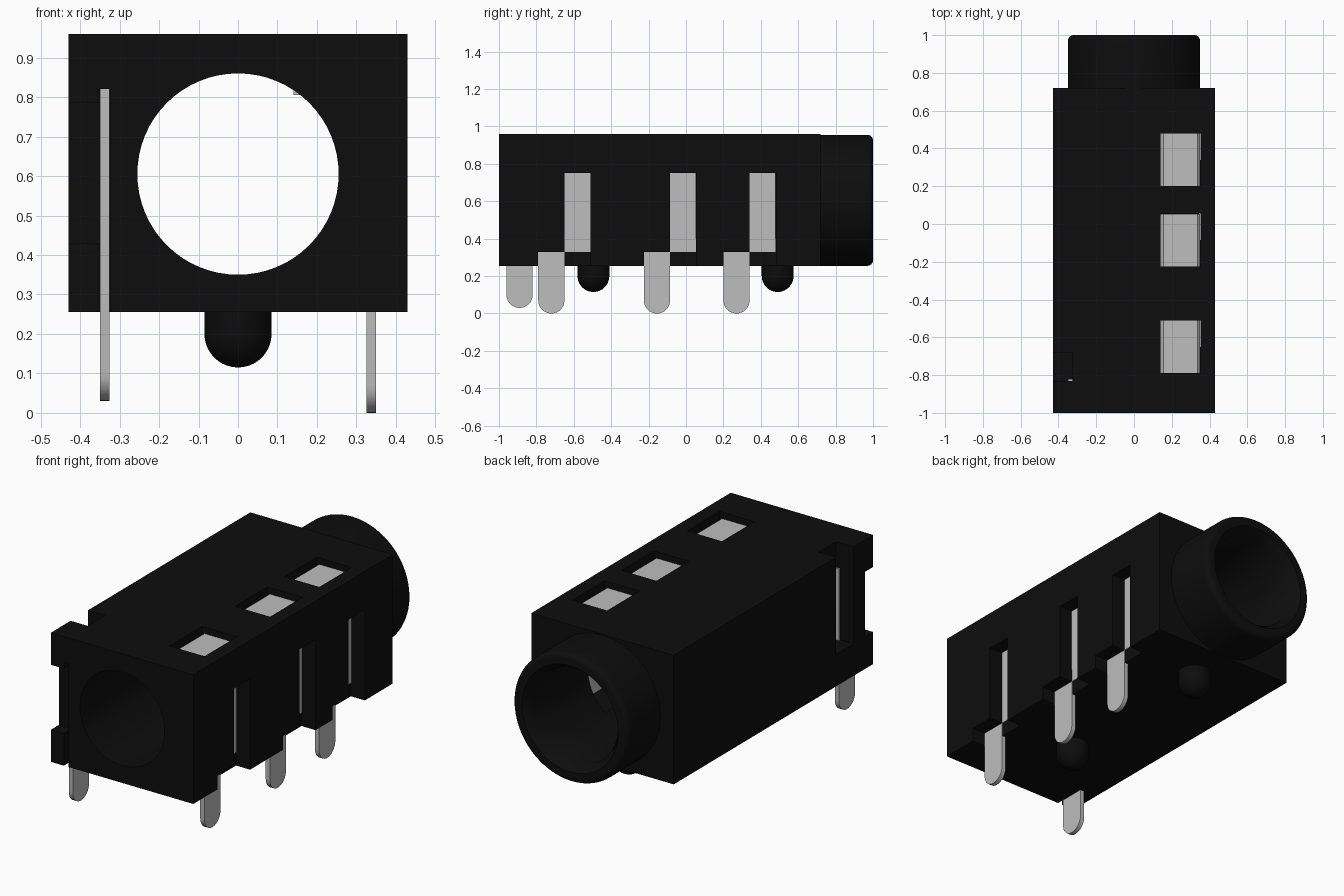
import bpy, bmesh, math
from mathutils import Matrix, Vector

if "Cube" in bpy.data.objects:
    bpy.data.objects.remove(bpy.data.objects["Cube"], do_unlink=True)


def material(name, value):
    m = bpy.data.materials.new(name)
    m.use_nodes = True
    colour = (value, value, value, 1)
    m.diffuse_color = colour
    m.node_tree.nodes["Principled BSDF"].inputs["Base Color"].default_value = colour
    return m


BLACK = material("black plastic", 0.004)
SILVER = material("silver metal", 0.51)
AXIS_Z, BORE = 0.605, 0.255


def finish(name, bm, mat, smooth=False):
    bmesh.ops.recalc_face_normals(bm, faces=bm.faces)
    me = bpy.data.meshes.new(name)
    bm.to_mesh(me)
    bm.free()
    ob = bpy.data.objects.new(name, me)
    bpy.context.collection.objects.link(ob)
    me.materials.append(mat)
    if smooth:
        shade(ob)
    return ob


def shade(ob):
    bpy.ops.object.select_all(action="DESELECT")
    ob.select_set(True)
    bpy.context.view_layer.objects.active = ob
    bpy.ops.object.shade_smooth_by_angle(angle=math.radians(35))


def add_box(bm, x, y, z):
    size = Vector((x[1] - x[0], y[1] - y[0], z[1] - z[0]))
    mid = Vector((sum(x) / 2, sum(y) / 2, sum(z) / 2))
    bmesh.ops.create_cube(bm, size=1, matrix=Matrix.Translation(mid) @ Matrix.Diagonal(size).to_4x4())


def box(name, x, y, z, mat=BLACK):
    bm = bmesh.new()
    add_box(bm, x, y, z)
    return finish(name, bm, mat)


def plate(name, outline, axis, lo, hi, mat):
    """Extrude a 2D outline along x (outline is y,z) or along y (outline is x,z)."""
    bm = bmesh.new()
    place = (lambda a, b: (lo, a, b)) if axis == "x" else (lambda a, b: (a, lo, b))
    face = bm.faces.new([bm.verts.new(place(a, b)) for a, b in outline])
    grown = bmesh.ops.extrude_face_region(bm, geom=[face])["geom"]
    step = (hi - lo, 0, 0) if axis == "x" else (0, hi - lo, 0)
    bmesh.ops.translate(bm, vec=step, verts=[v for v in grown if isinstance(v, bmesh.types.BMVert)])
    return finish(name, bm, mat, True)


def lathe(name, profile, matrix, mat, steps=64):
    """Spin a (radius, height) profile about z, then place it."""
    bm = bmesh.new()
    verts = [bm.verts.new((r, 0, h)) for r, h in profile]
    edges = [bm.edges.new(p) for p in zip(verts, verts[1:])]
    bmesh.ops.spin(bm, geom=verts + edges, cent=(0, 0, 0), axis=(0, 0, 1),
                   angle=math.tau, steps=steps)
    bmesh.ops.remove_doubles(bm, verts=bm.verts, dist=1e-5)
    bmesh.ops.transform(bm, matrix=matrix, verts=bm.verts)
    return finish(name, bm, mat, True)


def carve(ob, cutters):
    for c in cutters:
        mod = ob.modifiers.new("cut", "BOOLEAN")
        mod.operation, mod.solver, mod.object = "DIFFERENCE", "EXACT", c
    deps = bpy.context.evaluated_depsgraph_get()
    me = bpy.data.meshes.new_from_object(ob.evaluated_get(deps))
    ob.modifiers.clear()
    ob.data = me
    for c in cutters:
        bpy.data.objects.remove(c, do_unlink=True)
    shade(ob)


def pin_outline(y0, y1, bottom, top):
    """Flat blade with a round lower tip."""
    r, mid = (y1 - y0) / 2, (y0 + y1) / 2
    arc = [math.pi + math.pi * i / 16 for i in range(17)]
    return [(y1, top), (y0, top)] + [(mid + r * math.cos(a), bottom + r + r * math.sin(a)) for a in arc]


# Housing and bore
TO_Y = Matrix.Translation((0, 0, AXIS_Z)) @ Matrix.Rotation(-math.pi / 2, 4, "X")
housing = box("housing", (-0.43, 0.43), (-1, 0.72), (0.255, 0.96))
cutters = [lathe("bore_cutter", [(0, -1.2), (BORE, -1.2), (BORE, 1.2), (0, 1.2)], TO_Y, BLACK)]

# Contact bays with top windows, side slots and bottom notches
bays = [(-0.79, -0.51), (-0.225, 0.055), (0.2, 0.48)]
for y0, y1 in bays:
    mid = (y0 + y1) / 2
    cutters += [
        box("bay_cutter", (0.14, 0.351), (y0, y1), (0.4, 1.1)),
        box("slot_cutter", (0.345, 0.6), (mid, y1), (0.32, 0.75)),
        box("notch_cutter", (0.345, 0.6), (y0, y1), (0.1, 0.33)),
    ]

# Front corner recess, rear pocket and narrow slot for the ground pin
cutters += [
    box("corner_cutter", (-0.6, -0.35), (-1.2, -0.93), (0.43, 0.785)),
    box("pocket_cutter", (-0.6, -0.325), (-0.83, -0.68), (0.43, 1.2)),
    box("pin_slot_cutter", (-0.352, -0.324), (-1.2, -0.95), (0.1, 0.82)),
]
carve(housing, cutters)

# Round barrel with softened rim and flared mouth
fillet = [(0.32 + 0.03 * math.cos(a), 0.97 + 0.03 * math.sin(a))
          for a in (math.pi / 2 * i / 6 for i in range(7))]
lathe("barrel", [(BORE, 0.72), (0.35, 0.72)] + fillet + [(0.29, 1.0), (BORE, 0.95), (BORE, 0.72)],
      TO_Y, BLACK)

# Signal contacts: a pin, a wall plate and a folded top in each bay
for i, (y0, y1) in enumerate(bays, 1):
    mid = (y0 + y1) / 2
    plate(f"contact_pin_{i}", pin_outline(y0, mid, 0.0, 0.33), "x", 0.325, 0.35, SILVER)
    fold = [(0.35, 0.33), (0.35, 0.91), (0.335, 0.925), (0.155, 0.925), (0.14, 0.91),
            (0.14, 0.805), (0.165, 0.805), (0.165, 0.9), (0.325, 0.9), (0.325, 0.33)]
    plate(f"contact_spring_{i}", fold, "y", y0 + 0.001, y1 - 0.001, SILVER)

# Ground pin
plate("ground_pin", pin_outline(-0.96, -0.82, 0.03, 0.82), "x", -0.35, -0.325, SILVER)

# Locating pegs with domed ends
R = 0.085
dome = [(R * math.cos(a), 0.115 + R - R * math.sin(a)) for a in (math.pi / 2 * i / 10 for i in range(11))]
for name, y in (("front_peg", -0.495), ("rear_peg", 0.49)):
    lathe(name, [(0, 0.27), (R, 0.27)] + dome, Matrix.Translation((0, y, 0)), BLACK, 40)
